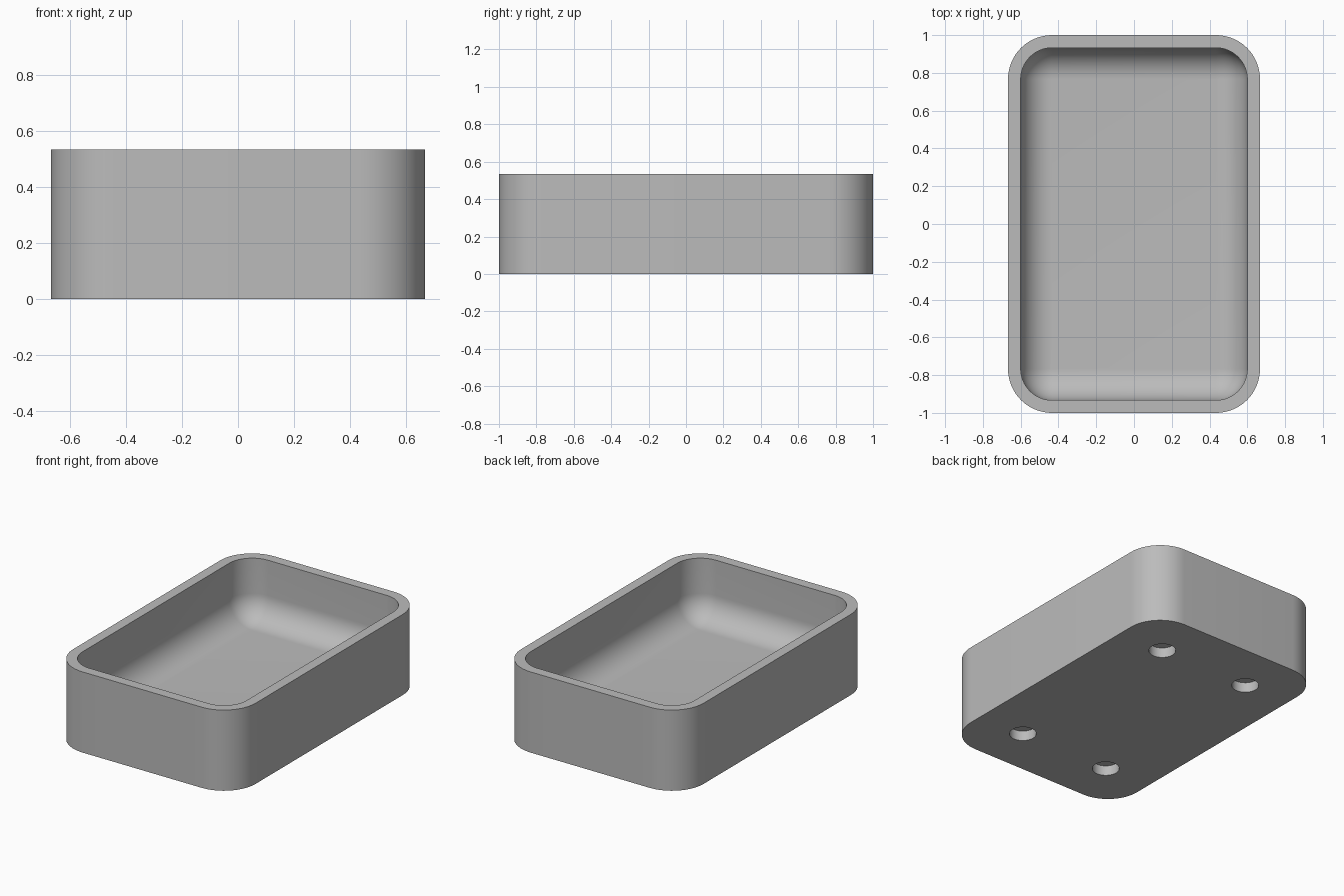
import bpy
import bmesh
from math import sin, cos, pi

cube = bpy.data.objects.get("Cube")
if cube:
    bpy.data.objects.remove(cube, do_unlink=True)

HALF_X, HALF_Y, HEIGHT = 0.667, 1.0, 0.533
WALL, FLOOR = 0.067, 0.133
OUTER_R, INNER_R = 0.233, 0.167
HOLE_R, HOLE_DEPTH = 0.083, 0.067
STEPS = 16

grey = bpy.data.materials.new("plain grey")
grey.use_nodes = True
colour = (0.5, 0.5, 0.5, 1)
grey.diffuse_color = colour
grey.node_tree.nodes["Principled BSDF"].inputs["Base Color"].default_value = colour


def rounded_ring(bm, inset, radius, z):
    """Ring of vertices around a rounded rectangle."""
    cx, cy = HALF_X - inset - radius, HALF_Y - inset - radius
    ring = []
    for quarter, (sx, sy) in enumerate([(1, 1), (-1, 1), (-1, -1), (1, -1)]):
        for i in range(STEPS + 1):
            a = (quarter + i / STEPS) * pi / 2
            ring.append(bm.verts.new((sx * cx + radius * cos(a),
                                      sy * cy + radius * sin(a), z)))
    return ring


# Tray shell: outer wall, rim, inner wall, then a rounded edge into the floor
layers = [(0, OUTER_R, 0), (0, OUTER_R, HEIGHT), (WALL, INNER_R, HEIGHT)]
for i in range(STEPS + 1):
    a = i / STEPS * pi / 2
    shrink = INNER_R * (1 - cos(a))
    layers.append((WALL + shrink, INNER_R - shrink,
                   FLOOR + INNER_R * (1 - sin(a))))

bm = bmesh.new()
rings = [rounded_ring(bm, *layer) for layer in layers]
for low, high in zip(rings, rings[1:]):
    for i in range(len(low)):
        j = (i + 1) % len(low)
        bm.faces.new((low[i], low[j], high[j], high[i]))
bm.faces.new(rings[0])
bm.faces.new(rings[-1])
bmesh.ops.remove_doubles(bm, verts=bm.verts, dist=0.0002)
bmesh.ops.recalc_face_normals(bm, faces=bm.faces)
mesh = bpy.data.meshes.new("tray")
bm.to_mesh(mesh)
bm.free()
mesh.materials.append(grey)
tray = bpy.data.objects.new("tray", mesh)
bpy.context.collection.objects.link(tray)
bpy.context.view_layer.objects.active = tray

# Four blind round holes in the underside
for x in (-0.333, 0.333):
    for y in (-0.667, 0.667):
        bpy.ops.mesh.primitive_cylinder_add(vertices=48, radius=HOLE_R,
                                            depth=2 * HOLE_DEPTH, location=(x, y, 0))
        cutter = bpy.context.object
        cutter.name = "hole_cutter"
        cutter.hide_render = True
        cutter.data.materials.append(grey)
        bpy.context.view_layer.objects.active = tray
        cut = tray.modifiers.new("hole", 'BOOLEAN')
        cut.operation = 'DIFFERENCE'
        cut.solver = 'EXACT'
        cut.object = cutter
        bpy.ops.object.modifier_apply(modifier=cut.name)
        bpy.data.objects.remove(cutter, do_unlink=True)

# Smooth curves, crisp rim and hole edges
bpy.ops.object.select_all(action='DESELECT')
tray.select_set(True)
bpy.context.view_layer.objects.active = tray
bpy.ops.object.shade_smooth_by_angle(angle=pi / 6)
